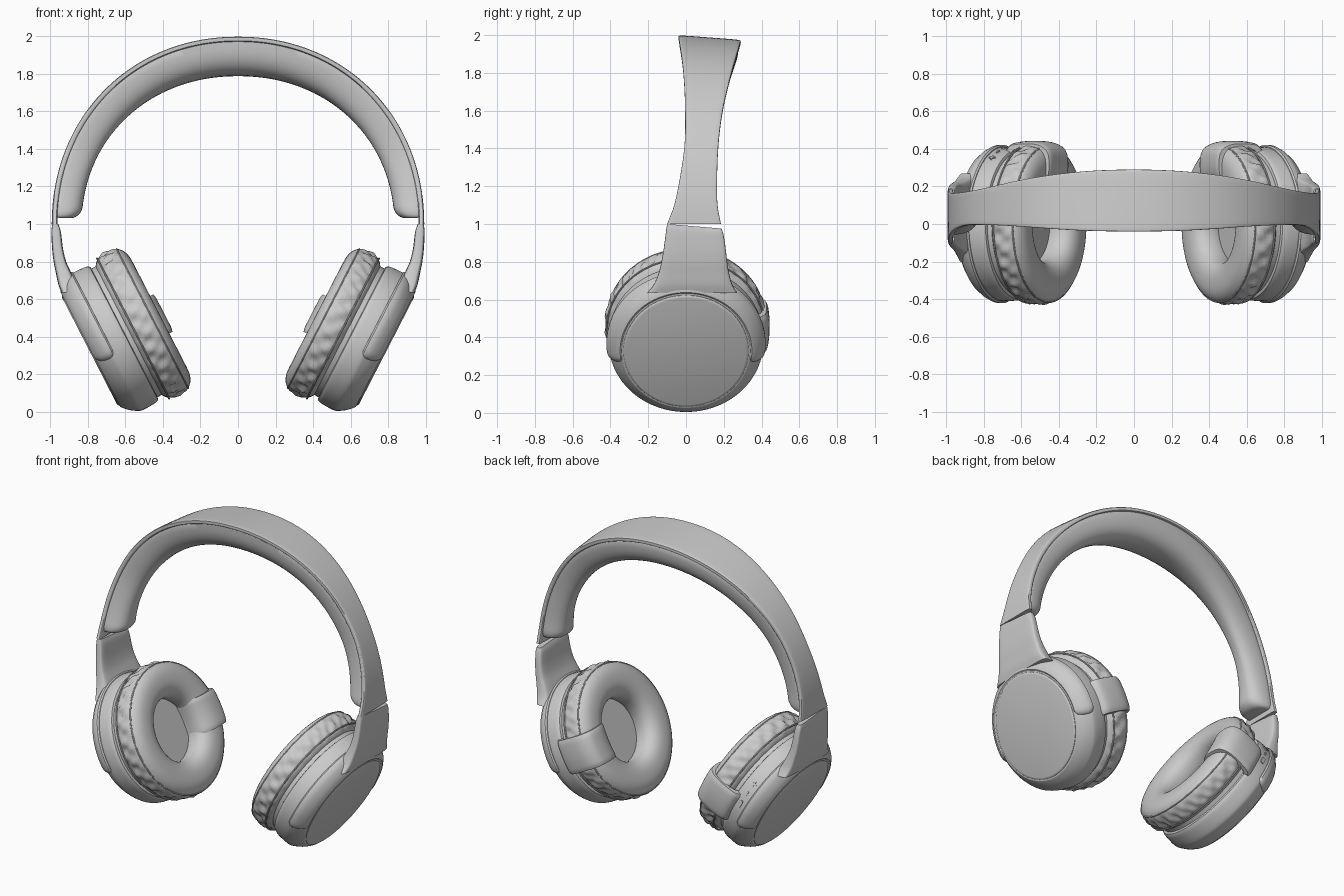
import bpy, bmesh
from math import sin, cos, pi, sqrt, radians, copysign
from mathutils import Vector

if "Cube" in bpy.data.objects:
    bpy.data.objects.remove(bpy.data.objects["Cube"])

TILT_U, TILT_N = 0.457, 0.889       # cup tilt (sine, cosine)


def smooth(pts, n=6):
    """Catmull-Rom resampling of a list of tuples."""
    p = [Vector(q) for q in pts]
    p = [2 * p[0] - p[1]] + p + [2 * p[-1] - p[-2]]
    out = []
    for i in range(1, len(p) - 2):
        a, b, c, d = p[i - 1:i + 3]
        for k in range(n):
            t = k / n
            out.append(0.5 * (2 * b + (c - a) * t + (2 * a - 5 * b + 4 * c - d) * t * t
                              + (3 * b - a - 3 * c + d) * t ** 3))
    return out + [p[-2]]


def superellipse(n, e):
    f = lambda v: copysign(abs(v) ** (2 / e), v)
    return [(f(cos(2 * pi * i / n)), f(sin(2 * pi * i / n))) for i in range(n)]


def loft(name, rings, cyclic=False):
    """Skin closed rings of points into one object."""
    bm = bmesh.new()
    vs = [[bm.verts.new(p) for p in r] for r in rings]
    m, k = len(rings), len(rings[0])
    for i in range(m if cyclic else m - 1):
        a, b = vs[i], vs[(i + 1) % m]
        for j in range(k):
            bm.faces.new((a[j], a[(j + 1) % k], b[(j + 1) % k], b[j]))
    if not cyclic:
        bm.faces.new(vs[0])
        bm.faces.new(vs[-1])
    bmesh.ops.remove_doubles(bm, verts=bm.verts, dist=1e-5)
    bmesh.ops.recalc_face_normals(bm, faces=bm.faces)
    me = bpy.data.meshes.new(name)
    bm.to_mesh(me)
    bm.free()
    ob = bpy.data.objects.new(name, me)
    bpy.context.collection.objects.link(ob)
    bpy.ops.object.select_all(action='DESELECT')
    ob.select_set(True)
    bpy.context.view_layer.objects.active = ob
    bpy.ops.object.shade_smooth_by_angle(angle=radians(38))
    return ob


def cup(s, u, y, n):
    """Cup coordinates (up the disc, depth, outward) to world, s = side."""
    return Vector((s * (0.605 + TILT_U * u + TILT_N * n), y,
                   0.42 + TILT_N * u - TILT_U * n))


def polar(s, r, a, n):
    return cup(s, r * sin(a), r * cos(a), n)


def lathe(name, s, prof, seg=96, wob=None):
    rings = []
    for i in range(seg):
        a = 2 * pi * i / seg
        rings.append([polar(s, r + (wob(r, n, a) if wob else 0), a, n) for r, n in prof])
    return loft(name, rings, True)


def sample(table, z):
    for p, q in zip(table, table[1:]):
        if z <= q[0]:
            t = max(0, (z - p[0]) / (q[0] - p[0]))
            return p.lerp(q, t)
    return table[-1]


# Headband: edge positions (z, front y, back y)
edges = smooth([(1.0, -.10, .185), (1.13, -.055, .165), (1.4, -.01, .17),
                (1.62, -.005, .195), (1.82, -.015, .24), (2.0, -.04, .29)])


def band_point(a, depth, v, inset=0):
    """Angle along the arc, depth under the outer skin, v = -1..1 across."""
    f = lambda q: copysign(abs(q) ** .96, q)
    c, d = f(cos(a)), f(sin(a))
    _, y0, y1 = sample(edges, 1 + d)
    y = (y0 + y1) / 2 + v * ((y1 - y0) / 2 - inset)
    depth += .025 * (v + 1) / 2 * sin(a)
    return Vector(((.992 - depth) * c, y, 1 + (1 - depth) * d))


sec = superellipse(32, 7)
loft("headband_shell", [[band_point(pi * i / 96, .015 - .015 * p, v) for p, v in sec]
                        for i in range(97)])

# Headband cushion: D-shaped section with rounded ends
sec = superellipse(40, 2.6)
a0, cap = .03, .07
params = [a0 + cap * (1 - cos(pi / 2 * k / 6)) for k in range(6)]
params += [a0 + cap + (pi - 2 * (a0 + cap)) * k / 80 for k in range(81)]
params += [pi - a for a in params[5::-1]]
rings = []
for a in params:
    d = min(a, pi - a) - a0
    k = 1 if d >= cap else .55 + .45 * sqrt(max(0, 1 - (1 - d / cap) ** 2))
    thick = (.135 + .04 * sin(a) ** 2) * k
    rings.append([band_point(a, .024 - p * (.008 if p > 0 else thick), v * (.4 + .6 * k), .012)
                  for p, v in sec])
loft("headband_cushion", rings)

# Profiles shared by both ear cups (radius, outward)
shell = [(0, 0), (.39, 0)] + smooth([(.40, .004), (.408, .03), (.41, .10), (.40, .13),
                                     (.375, .167), (.345, .196), (.337, .2)], 4) + [(0, .2)]
face = [(0, .19), (.331, .19), (.331, .202), (.326, .207), (.318, .209), (0, .209)]
mount = [(0, .01), (.385, .01), (.385, -.04), (.25, -.04), (.24, -.07), (0, -.07)]
pad = [(.315 + .115 * p, -.112 + .1 * q) for p, q in superellipse(40, 2.4)]
fork = [Vector(p) for p in [(.395, .095), (.414, .098), (.421, .106), (.421, .125),
                            (.410, .147), (.388, .177), (.36, .199), (.349, .203),
                            (.340, .199), (.36, .15)]]
yoke = smooth([  # z, inner x, outer x, front y, back y
    (1.0, .955, .99, -.10, .188), (.96, .943, .994, -.106, .198), (.87, .932, .99, -.118, .21),
    (.80, .915, .982, -.13, .218), (.74, .888, .97, -.145, .228),
    (.68, .86, .957, -.17, .245), (.635, .84, .94, -.205, .27)], 5)


def wrinkle(r, n, a):
    side = max(0, (r - .39) / .04) * max(0, 1 - abs(n + .09) / .09)
    return side * (.008 * sin(23 * a + 40 * n) + .006 * sin(37 * a - 55 * n) - .006)


for s, tag in ((1, "right"), (-1, "left")):
    lathe(tag + "_cup_shell", s, shell)
    lathe(tag + "_cup_face", s, face)
    lathe(tag + "_pad_mount", s, mount)
    lathe(tag + "_ear_pad", s, pad, 160, wrinkle)
    # Piping seams around the pad
    for r, n, nm in ((.416, -.168, "inner"), (.420, -.052, "outer")):
        lathe(f"{tag}_{nm}_seam", s, [(r + .005 * cos(k * pi / 4), n + .005 * sin(k * pi / 4))
                                      for k in range(8)])

    # Fork arms hugging the upper half of the cup
    mid = sum(fork, Vector((0, 0))) / len(fork)
    lo, hi, rnd = radians(-13), radians(193), .12
    angs = [lo + rnd * (1 - cos(pi / 2 * k / 6)) for k in range(6)]
    angs += [lo + rnd + (hi - lo - 2 * rnd) * k / 60 for k in range(61)]
    angs += [pi - a for a in angs[5::-1]]
    rings = []
    for a in angs:
        d = min(a - lo, hi - a)
        k = 1 if d >= rnd else .3 + .7 * sqrt(max(0, 1 - (1 - d / rnd) ** 2))
        base = mid - Vector((.012, .012)) * (1 - k)
        rings.append([polar(s, *(base + (p - mid) * k)[:1], a, (base + (p - mid) * k)[1])
                      for p in fork])
    loft(tag + "_fork", rings)

    # Yoke plate joining the headband to the fork
    sec = superellipse(36, 6)
    loft(tag + "_yoke", [[Vector((s * ((x0 + x1) / 2 + p * (x1 - x0) / 2),
                                  (y0 + y1) / 2 + v * (y1 - y0) / 2,
                                  z - .012 * (v + 1) * max(0, (z - .9) / .1)))
                          for p, v in sec] for z, x0, x1, y0, y1 in yoke])

    # Clip strap wrapped over the back of the pad (depth, outward)
    path = smooth([(.405, .035), (.435, .0), (.443, -.09), (.435, -.17), (.40, -.222),
                   (.335, -.236), (.265, -.228), (.21, -.195), (.188, -.14), (.19, -.06)], 4)
    c = Vector((.315, -.1))
    inner = [c + (p - c) * .8 for p in path]
    loop = path + inner[::-1]
    rings = []
    for k in range(-8, 9):
        w = k / 8
        u, shrink = .112 * w, .008 * (abs(w) ** 12)
        rings.append([cup(s, u, c.x + (p.x - c.x) * (1 - shrink * 6) - u * u * .8,
                          c.y + (p.y - c.y) * (1 - shrink * 6)) for p in loop])
    loft(tag + "_clip_strap", rings)


# Control buttons on the rear of the left cup
def button(name, a, n, da, dn):
    loft(name, [[polar(-1, r, a + p * da, n + q * dn) for p, q in superellipse(16, 5)]
                for r in (.395, .416)])


button("plus_button_bar", .54, .06, .045, .005)
button("plus_button_cross", .54, .06, .012, .019)
button("minus_button", .36, .06, .035, .006)
button("power_button", .16, .06, .06, .012)
